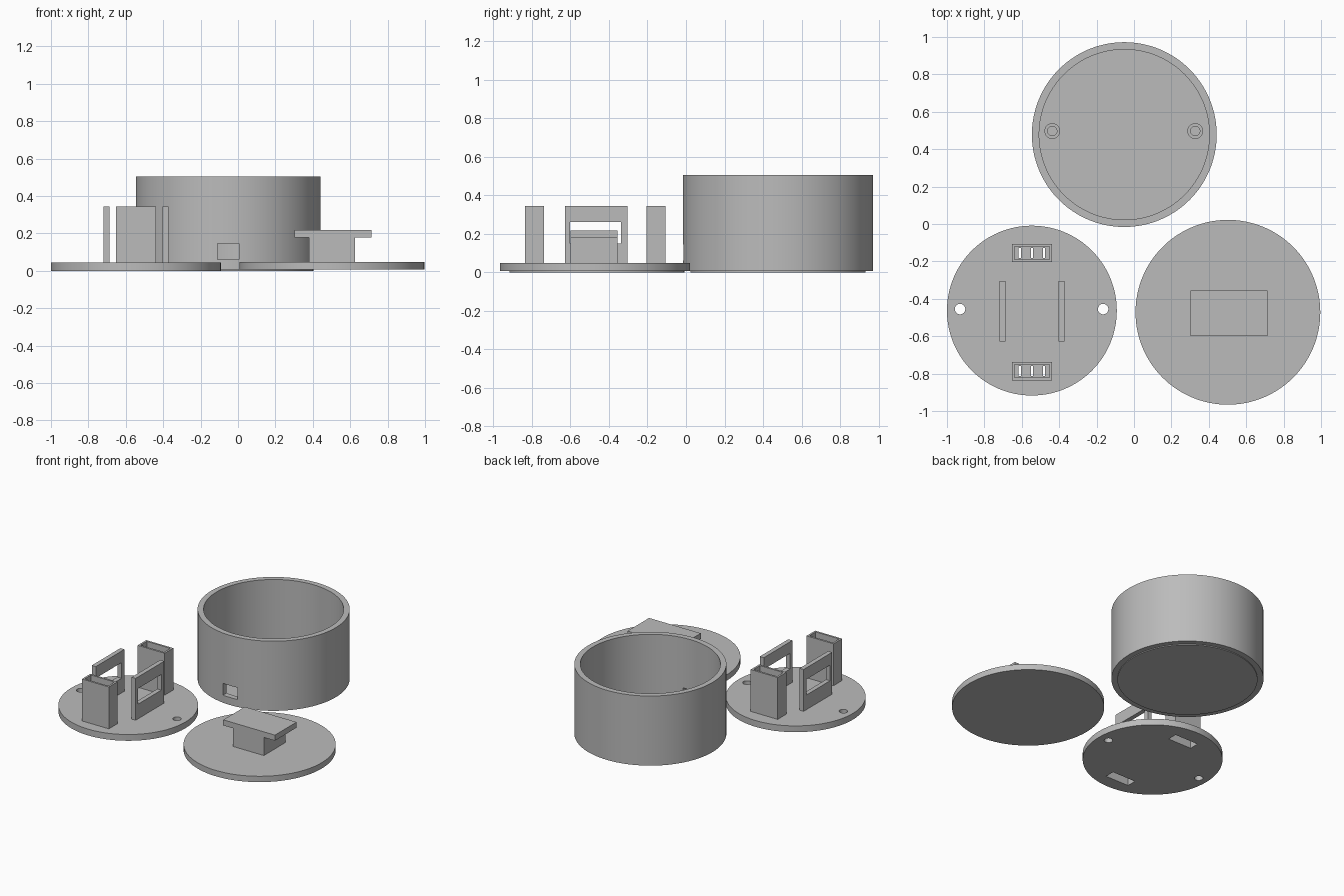
import bpy, bmesh, math

old = bpy.data.objects.get("Cube")
if old:
    bpy.data.objects.remove(old, do_unlink=True)

grey = bpy.data.materials.new("plain grey")
grey.use_nodes = True
colour = (0.5, 0.5, 0.5, 1)
grey.diffuse_color = colour
grey.node_tree.nodes["Principled BSDF"].inputs["Base Color"].default_value = colour


def finish(name, bm):
    bmesh.ops.recalc_face_normals(bm, faces=bm.faces)
    mesh = bpy.data.meshes.new(name)
    bm.to_mesh(mesh)
    bm.free()
    mesh.materials.append(grey)
    obj = bpy.data.objects.new(name, mesh)
    bpy.context.collection.objects.link(obj)
    return obj


def box(name, x, y, z):
    """Box from its (low, high) limits on each axis."""
    bm = bmesh.new()
    bmesh.ops.create_cube(bm, size=1)
    for v in bm.verts:
        v.co = [sum(r) / 2 + c * (r[1] - r[0]) for r, c in zip((x, y, z), v.co)]
    return finish(name, bm)


def lathe(name, cx, cy, profile, steps=128):
    """Turn a (radius, height) profile about a vertical axis."""
    bm = bmesh.new()
    verts = [bm.verts.new((cx + r, cy, z)) for r, z in profile]
    edges = [bm.edges.new(pair) for pair in zip(verts, verts[1:])]
    bmesh.ops.spin(bm, geom=verts + edges, cent=(cx, cy, 0), axis=(0, 0, 1),
                   angle=math.tau, steps=steps, use_duplicate=False)
    bmesh.ops.remove_doubles(bm, verts=bm.verts, dist=1e-5)
    return finish(name, bm)


def disc(name, cx, cy, r, low, high, steps=128):
    return lathe(name, cx, cy, [(0, low), (r, low), (r, high), (0, high)], steps)


def activate(obj):
    bpy.ops.object.select_all(action='DESELECT')
    obj.select_set(True)
    bpy.context.view_layer.objects.active = obj


def cut(obj, *cutters):
    activate(obj)
    for cutter in cutters:
        cutter.hide_render = True
        mod = obj.modifiers.new("cut", 'BOOLEAN')
        mod.operation, mod.solver, mod.object = 'DIFFERENCE', 'EXACT', cutter
        bpy.ops.object.modifier_apply(modifier=mod.name)
        bpy.data.objects.remove(cutter, do_unlink=True)


def smooth(obj):
    activate(obj)
    bpy.ops.object.shade_smooth_by_angle(angle=math.radians(30))


# Round housing with a slightly proud floor and a cable window in front
hx, hy, wall, bore = -0.052, 0.478, 0.494, 0.455
floor, rim, lip = 0.045, 0.505, 0.006
housing = lathe("housing", hx, hy, [(0, 0), (bore, 0), (bore, lip), (wall, lip),
                                    (wall, rim), (bore, rim), (bore, floor), (0, floor)])
cut(housing, box("cable_window", (-0.11, 0.005), (-0.06, 0.06), (0.06, 0.145)))
smooth(housing)

# Screw bosses inside the housing
for side, sx in (("right", -0.437), ("left", 0.327)):
    smooth(lathe(side + "_screw_boss", sx, 0.497,
                 [(0, 0.055), (0.025, 0.055), (0.025, 0.15), (0.042, 0.15), (0.042, 0.044)], 32))

# Mounting plate with screw holes
px, py, top = -0.546, -0.463, 0.345
plate = disc("mounting_plate", px, py, 0.454, 0, floor)
cut(plate, *[disc("screw_hole", x, -0.455, 0.028, -0.1, 0.2, 32) for x in (-0.93, -0.165)])

# Hollow sockets, each with a slotted deck inside
for side, y in (("front", -0.787), ("back", -0.155)):
    def well(low, high):
        return box("well", (px - 0.093, px + 0.093), (y - 0.035, y + 0.035), (low, high))
    cut(plate, well(-0.1, 0.1))
    socket = box(side + "_socket", (px - 0.107, px + 0.107), (y - 0.049, y + 0.049), (floor, top))
    slots = [box("slot", (px + dx - 0.006, px + dx + 0.006), (y - 0.027, y + 0.027), (0, 0.4))
             for dx in (-0.065, 0, 0.065)]
    cut(socket, well(0.25, 0.4), well(0, 0.21), *slots)
smooth(plate)

# Upright frames with rectangular openings
for side, x in (("right", -0.704), ("left", -0.388)):
    frame = box(side + "_frame", (x - 0.016, x + 0.016), (-0.628, -0.304), (floor, top))
    cut(frame, box("opening", (x - 0.1, x + 0.1), (-0.603, -0.337), (0.15, 0.262)))

# Lid with a T-shaped bracket
smooth(disc("lid", 0.502, -0.472, wall, lip, 0.048))
depth = (-0.6, -0.355)
box("bracket_stem", (0.38, 0.625), depth, (0.048, 0.178))
box("bracket_shelf", (0.303, 0.713), depth, (0.178, 0.218))
